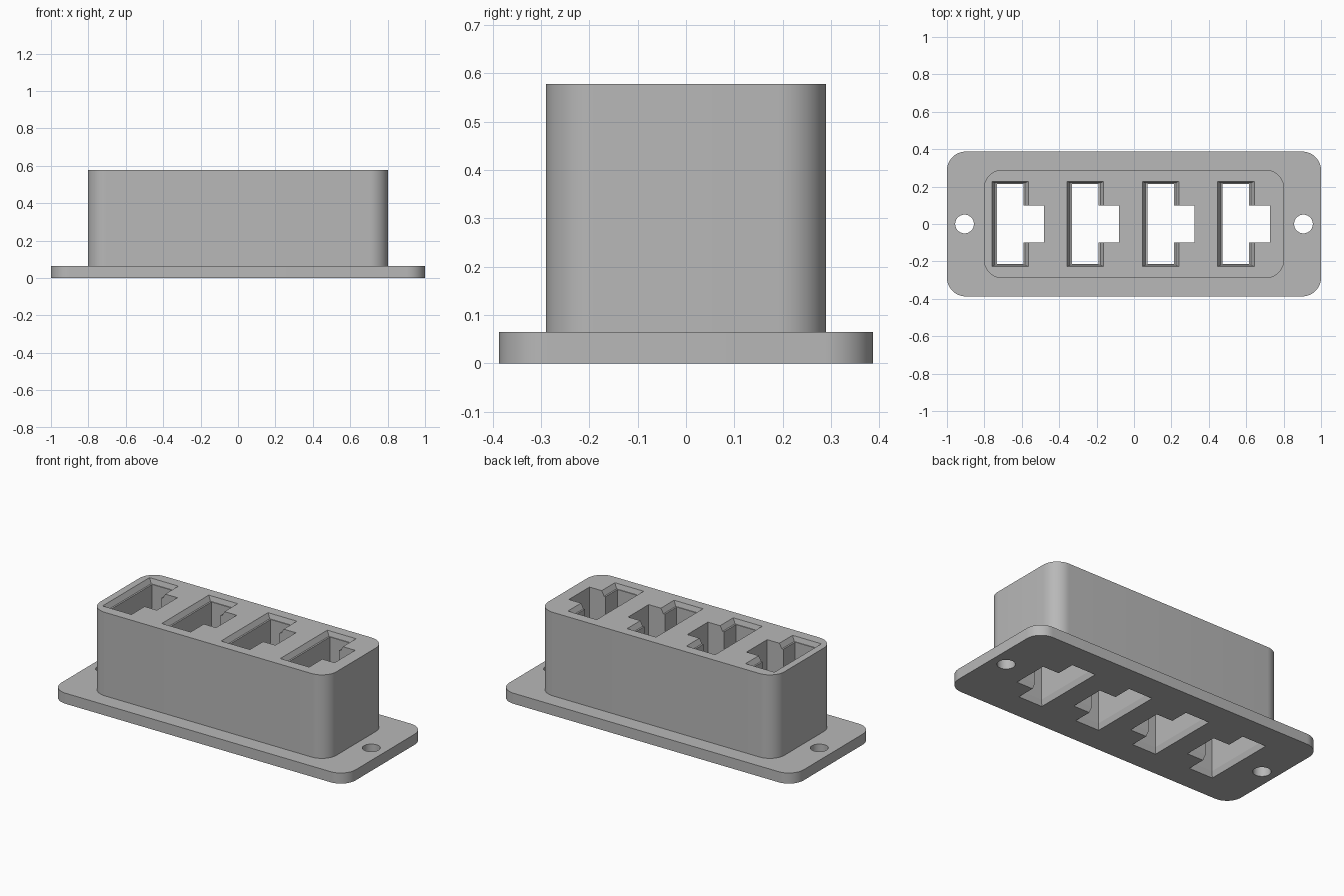
import bpy, bmesh, math

cube = bpy.data.objects.get("Cube")
if cube:
    bpy.data.objects.remove(cube, do_unlink=True)

grey = bpy.data.materials.new("plain grey")
grey.use_nodes = True
colour = (0.48, 0.48, 0.48, 1)
grey.diffuse_color = colour
grey.node_tree.nodes["Principled BSDF"].inputs["Base Color"].default_value = colour

TOP = 0.578
PLATE = 0.065


def loft(name, sections):
    """Solid through matching outlines: sections = [(z, [(x, y), ...]), ...]"""
    bm = bmesh.new()
    rings = [[bm.verts.new((x, y, z)) for x, y in pts] for z, pts in sections]
    for a, b in zip(rings, rings[1:]):
        for i in range(len(a)):
            j = (i + 1) % len(a)
            bm.faces.new((a[i], a[j], b[j], b[i]))
    bm.faces.new(rings[0][::-1])
    bm.faces.new(rings[-1])
    bmesh.ops.recalc_face_normals(bm, faces=bm.faces)
    mesh = bpy.data.meshes.new(name)
    bm.to_mesh(mesh)
    bm.free()
    mesh.materials.append(grey)
    obj = bpy.data.objects.new(name, mesh)
    bpy.context.collection.objects.link(obj)
    return obj


def rounded(hx, hy, r, steps=12):
    pts = []
    for q, (sx, sy) in enumerate(((1, 1), (-1, 1), (-1, -1), (1, -1))):
        for k in range(steps + 1):
            a = math.pi / 2 * (q + k / steps)
            pts.append((sx * (hx - r) + r * math.cos(a), sy * (hy - r) + r * math.sin(a)))
    return pts


def rect(cx, hx, hy):
    return [(cx - hx, -hy), (cx + hx, -hy), (cx + hx, hy), (cx - hx, hy)]


def tee(cx, grow):
    """Slot outline with the side notch, enlarged by grow"""
    l, r, n = cx - 0.071 - grow, cx + 0.071 + grow, cx + 0.181 + grow
    h, k = 0.215 + grow, 0.1 + grow
    return [(l, -h), (r, -h), (r, -k), (n, -k), (n, k), (r, k), (r, h), (l, h)]


def combine(obj, tool, operation):
    mod = obj.modifiers.new(operation.lower(), "BOOLEAN")
    mod.operation = operation
    mod.solver = "EXACT"
    mod.object = tool
    graph = bpy.context.evaluated_depsgraph_get()
    mesh = bpy.data.meshes.new_from_object(obj.evaluated_get(graph))
    obj.modifiers.clear()
    obj.data = mesh
    bpy.data.objects.remove(tool, do_unlink=True)


# Flanged base plate joined with the tall rounded block
housing = loft("slotted_housing", [(z, rounded(1, 0.387, 0.1)) for z in (0, PLATE)])
block = loft("block", [(z, rounded(0.803, 0.29, 0.1)) for z in (0.02, TOP)])
combine(housing, block, "UNION")

# Four notched slots, each with a bevelled mouth below and above
for i in range(4):
    cx = -0.6625 + 0.4025 * i
    shaft = loft("shaft", [(-0.01, tee(cx, 0.012)), (0, tee(cx, 0.01)),
                           (0.035, tee(cx, 0)), (TOP + 0.1, tee(cx, 0))])
    combine(housing, shaft, "DIFFERENCE")
    mouth = loft("mouth", [(TOP - 0.03, rect(cx, 0.081, 0.22)),
                           (TOP, rect(cx, 0.098, 0.228)),
                           (TOP + 0.05, rect(cx, 0.098, 0.228))])
    combine(housing, mouth, "DIFFERENCE")

# Screw holes in the flange
for side in (-1, 1):
    ring = [(side * 0.906 + x, y) for x, y in rounded(0.05, 0.05, 0.05)[::1]]
    ring = [p for i, p in enumerate(ring) if i % 13]
    screw = loft("screw", [(-0.1, ring), (0.2, ring)])
    combine(housing, screw, "DIFFERENCE")

# Smooth rounded corners with crisp edges
bpy.ops.object.select_all(action="DESELECT")
housing.select_set(True)
bpy.context.view_layer.objects.active = housing
bpy.ops.object.shade_smooth_by_angle(angle=math.radians(15))
